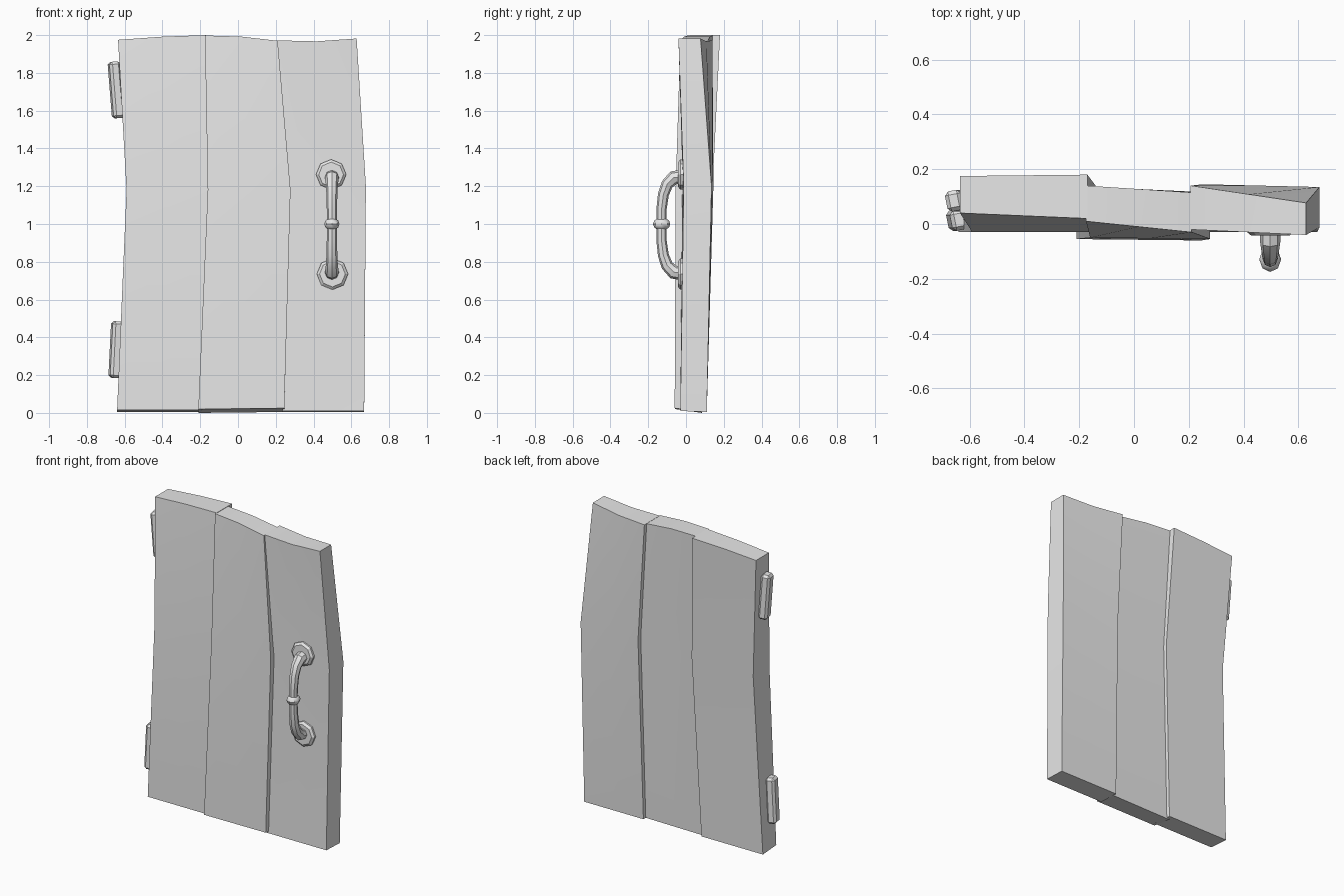
import bpy
import bmesh
from mathutils import Vector, Matrix

start_cube = bpy.data.objects.get("Cube")
if start_cube:
    bpy.data.objects.remove(start_cube, do_unlink=True)

# Single plain colour
grey = bpy.data.materials.new("plain_grey")
grey.use_nodes = True
grey.diffuse_color = (0.8, 0.8, 0.8, 1)
grey.node_tree.nodes["Principled BSDF"].inputs["Base Color"].default_value = (0.8, 0.8, 0.8, 1)


def finish(name, bm, smooth=True):
    """Turn a bmesh into a named, coloured object."""
    bmesh.ops.recalc_face_normals(bm, faces=bm.faces)
    mesh = bpy.data.meshes.new(name)
    bm.to_mesh(mesh)
    bm.free()
    mesh.materials.append(grey)
    obj = bpy.data.objects.new(name, mesh)
    bpy.context.collection.objects.link(obj)
    if smooth:
        bpy.ops.object.select_all(action="DESELECT")
        obj.select_set(True)
        bpy.context.view_layer.objects.active = obj
        bpy.ops.object.shade_smooth_by_angle(angle=0.6)
    return obj


def bridge(bm, rings):
    """Join successive closed rings of vertices with quads."""
    for low, high in zip(rings, rings[1:]):
        count = len(low)
        for i in range(count):
            j = (i + 1) % count
            bm.faces.new((low[i], low[j], high[j], high[i]))


def plank(name, levels, sag, lift):
    """Loft a warped board; each level: left (x, front, back, z), right (same)."""
    bm = bmesh.new()
    rings = []
    for k, (left, right) in enumerate(levels):
        a, b = Vector(left), Vector(right)
        mid = (a + b) / 2
        if k == len(levels) - 1:
            mid.w += sag
        raise_front = lift if k == 0 else 0
        front = [(p.x, p.y, p.w + raise_front) for p in (a, mid, b)]
        back = [(p.x, p.z, p.w) for p in (b, mid, a)]
        rings.append([bm.verts.new(co) for co in front + back])
    bridge(bm, rings)
    for r in (rings[0], rings[-1]):
        bm.faces.new((r[0], r[1], r[4], r[5]))
        bm.faces.new((r[1], r[2], r[3], r[4]))
    return finish(name, bm)


# Three warped boards, from the hinge side to the handle side
plank("hinge_side_plank", [
    ((-0.64, -0.03, 0.11, 0.005), (-0.19, -0.03, 0.11, 0.005)),
    ((-0.59, -0.03, 0.14, 1.18), (-0.14, -0.03, 0.14, 1.18)),
    ((-0.635, 0.04, 0.175, 1.975), (-0.17, 0.02, 0.18, 2.0)),
], 0.004, 0.01)
plank("middle_plank", [
    ((-0.21, -0.055, 0.085, 0.0), (0.245, -0.06, 0.085, 0.005)),
    ((-0.16, -0.05, 0.115, 1.18), (0.278, -0.055, 0.115, 1.18)),
    ((-0.175, 0.01, 0.14, 1.998), (0.21, -0.03, 0.115, 1.97)),
], 0.008, 0.02)
plank("handle_side_plank", [
    ((0.235, -0.03, 0.11, 0.005), (0.668, -0.03, 0.11, 0.005)),
    ((0.25, -0.02, 0.145, 1.2), (0.677, -0.012, 0.135, 1.2)),
    ((0.207, -0.02, 0.14, 1.972), (0.628, -0.04, 0.077, 1.982)),
], -0.01, 0.005)


# Hinge leaves: bevelled upright plates
def hinge(name, y, z, tilt, turn):
    bm = bmesh.new()
    bmesh.ops.create_cube(bm, size=1)
    bmesh.ops.scale(bm, vec=(0.06, 0.075, 0.3), verts=bm.verts)
    bmesh.ops.bevel(bm, geom=bm.edges[:], offset=0.014, segments=1, affect="EDGES")
    place = (Matrix.Translation((-0.645, y, z))
             @ Matrix.Rotation(tilt, 4, "Y") @ Matrix.Rotation(turn, 4, "Z"))
    bmesh.ops.transform(bm, matrix=place, verts=bm.verts)
    return finish(name, bm, smooth=False)


hinge("upper_hinge", 0.085, 1.71, -0.08, 0.2)
hinge("lower_hinge", 0.015, 0.335, 0.05, 0.2)


# Round mounting plates with a chamfered rim
def mounting_plate(name, x, z, radius, sides):
    bm = bmesh.new()
    rings = []
    for y, scale in ((0.0, 1), (-0.03, 1), (-0.042, 0.82)):
        made = bmesh.ops.create_circle(
            bm, segments=sides, radius=radius * scale,
            matrix=Matrix.Translation((x, y, z)) @ Matrix.Rotation(1.5708, 4, "X"))
        rings.append(made["verts"])
    bridge(bm, rings)
    bm.faces.new(rings[-1])
    bm.faces.new(rings[0])
    return finish(name, bm, smooth=False)


mounting_plate("upper_mounting_plate", 0.493, 1.262, 0.08, 8)
mounting_plate("lower_mounting_plate", 0.5, 0.735, 0.083, 8)

# Bowed pull handle: round tube swept along a mirrored path
half_path = [(-0.025, 0.255, 0.037), (-0.065, 0.25, 0.037), (-0.1, 0.215, 0.032),
             (-0.12, 0.16, 0.029), (-0.13, 0.08, 0.027), (-0.131, 0, 0.026)]
path = half_path + [(y, -h, r) for y, h, r in reversed(half_path[:-1])]
bm = bmesh.new()
rings = []
for i, (y, h, r) in enumerate(path):
    before, after = path[max(i - 1, 0)], path[min(i + 1, len(path) - 1)]
    along = Vector((0, after[0] - before[0], after[1] - before[1])).normalized()
    side = Vector((1, 0, 0))
    out = along.cross(side)
    centre = Vector((0.497, y, 0.995 + h))
    ring = []
    for k in range(8):
        turn = Matrix.Rotation(k * 0.7854, 3, along)
        ring.append(bm.verts.new(centre + turn @ out * r))
    rings.append(ring)
bridge(bm, rings)
bm.faces.new(rings[0])
bm.faces.new(rings[-1])
finish("pull_handle", bm)

# Bead around the middle of the handle
bm = bmesh.new()
bmesh.ops.create_uvsphere(bm, u_segments=8, v_segments=6, radius=1)
bmesh.ops.scale(bm, vec=(0.04, 0.046, 0.034), verts=bm.verts)
bmesh.ops.translate(bm, vec=(0.497, -0.129, 1.0), verts=bm.verts)
finish("handle_bead", bm)
